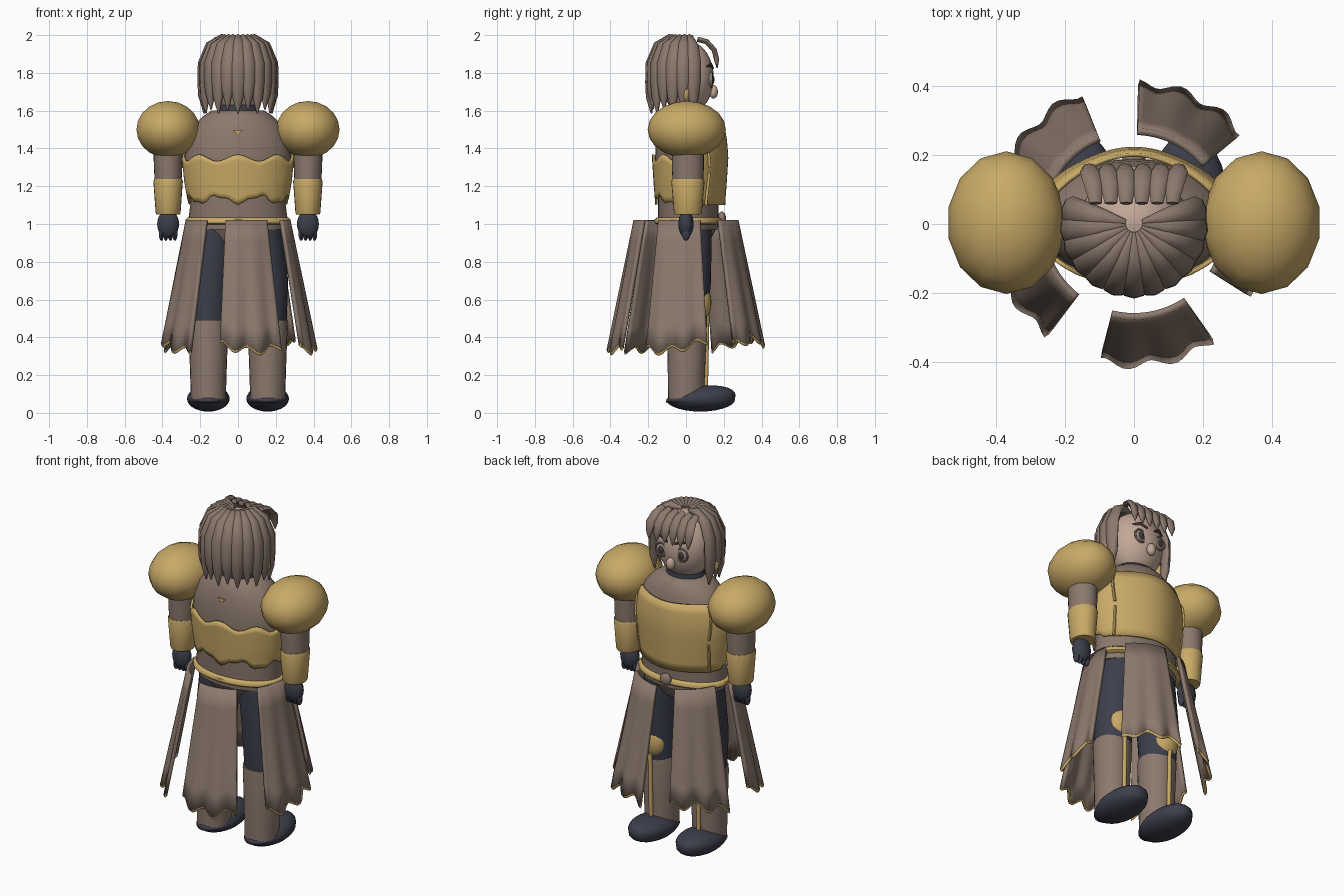
import bpy, bmesh, math
from mathutils import Vector

if "Cube" in bpy.data.objects:
    bpy.data.objects.remove(bpy.data.objects["Cube"])

def mat(name, c):
    m = bpy.data.materials.new(name)
    m.diffuse_color = (*c, 1)
    m.use_nodes = True
    m.node_tree.nodes["Principled BSDF"].inputs["Base Color"].default_value = m.diffuse_color
    return m

BROWN = mat("taupe cloth", (0.26, 0.19, 0.152))
GOLD = mat("dull gold", (0.58, 0.40, 0.135))
NAVY = mat("dark navy", (0.045, 0.048, 0.070))
SKIN = mat("skin", (0.54, 0.39, 0.315))
EYE = mat("eye grey", (0.30, 0.26, 0.24))
DARK = mat("dark brown", (0.06, 0.042, 0.035))

def finish(bm, name, m, angle=40):
    bmesh.ops.recalc_face_normals(bm, faces=bm.faces[:])
    me = bpy.data.meshes.new(name)
    bm.to_mesh(me)
    bm.free()
    me.materials.append(m)
    ob = bpy.data.objects.new(name, me)
    bpy.context.collection.objects.link(ob)
    bpy.ops.object.select_all(action='DESELECT')
    ob.select_set(True)
    bpy.context.view_layer.objects.active = ob
    bpy.ops.object.shade_smooth_by_angle(angle=math.radians(angle))
    return ob

def ellipsoid(name, c, r, m, seg=20, rings=12):
    bm = bmesh.new()
    bmesh.ops.create_uvsphere(bm, u_segments=seg, v_segments=rings, radius=1)
    for v in bm.verts:
        v.co = Vector(c) + Vector(v.co[i] * r[i] for i in range(3))
    return finish(bm, name, m)

def skin_rings(bm, rings, closed=True, caps=True):
    vs = [[bm.verts.new(p) for p in ring] for ring in rings]
    n = len(vs[0])
    for a, b in zip(vs, vs[1:]):
        for i in range(n if closed else n - 1):
            j = (i + 1) % n
            bm.faces.new((a[i], a[j], b[j], b[i]))
    if caps:
        bm.faces.new(vs[0])
        bm.faces.new(vs[-1])
    return vs

# upright loft: list of (z, cx, cy, rx, ry)
def loft(name, prof, m, n=24):
    bm = bmesh.new()
    skin_rings(bm, [[(cx + rx * math.cos(t * math.tau / n), cy + ry * math.sin(t * math.tau / n), z)
                     for t in range(n)] for z, cx, cy, rx, ry in prof])
    return finish(bm, name, m, 50)

# flattened tube along a path; widths lie along the fixed side direction
def sweep(name, path, widths, thick, side, m, n=8):
    bm = bmesh.new()
    P = [Vector(p) for p in path]
    side = Vector(side).normalized()
    rings = []
    for i, p in enumerate(P):
        tan = P[min(i + 1, len(P) - 1)] - P[max(i - 1, 0)]
        nor = side.cross(tan).normalized()
        t = min(thick, widths[i])
        rings.append([p + side * widths[i] * math.cos(k * math.tau / n)
                      + nor * t * math.sin(k * math.tau / n) for k in range(n)])
    skin_rings(bm, rings)
    return finish(bm, name, m, 60)

# torso
TORSO = [(0.97, .25, .155), (1.03, .262, .16), (1.12, .25, .16), (1.22, .268, .168), (1.35, .282, .176),
         (1.44, .272, .17), (1.52, .235, .155), (1.57, .185, .135), (1.6, .14, .11)]
CY = 0.012
loft("torso", [(z, 0, CY, rx, ry) for z, rx, ry in TORSO], BROWN, 32)
loft("pelvis", [(.89, 0, CY, .15, .10), (.94, 0, CY, .19, .13), (.98, 0, CY, .24, .15)], BROWN)
loft("collar", [(1.56, 0, 0, .12, .10), (1.63, 0, 0, .105, .095)], NAVY)

def surf(a, z, off):
    for (z0, x0, y0), (z1, x1, y1) in zip(TORSO, TORSO[1:]):
        if z <= z1:
            f = (z - z0) / (z1 - z0)
            break
    ridge = 0.02 * max(0, math.sin(a)) ** 6
    return Vector(((x0 + (x1 - x0) * f + off) * math.cos(a),
                   CY + (y0 + (y1 - y0) * f + off + ridge) * math.sin(a), z))

# breastplate wrapping into a wavy back band
bm = bmesh.new()
cols = []
for i in range(64):
    a = i * math.tau / 64
    f = min(1, max(0, (math.sin(a) - 0.1) / 0.4))
    f = f * f * (3 - 2 * f)
    lo = 1.10 * f + (1.13 + .02 * math.cos(7 * a + 1.5) + .008 * math.sin(17 * a)) * (1 - f)
    hi = 1.50 * f + (1.35 + .018 * math.cos(8 * a)) * (1 - f)
    cols.append([surf(a, lo + (hi - lo) * k / 8, 0.010) for k in range(9)])
skin_rings(bm, [[c[k] for c in cols] for k in range(9)], caps=False)
plate = finish(bm, "breastplate", GOLD, 50)
sol = plate.modifiers.new("thickness", 'SOLIDIFY')
sol.thickness = 0.012
sol.offset = 0

for s in (1, -1):
    a = math.pi / 2 - s * 0.98
    for k, (da, z0, z1) in enumerate(((0.04, 1.46, 1.30), (-0.04, 1.27, 1.10))):
        p = [surf(a + s * da * (2 * t / 4 - 1), z0 + (z1 - z0) * t / 4, .018) for t in range(5)]
        sweep("plate_seam", p, [.008] * 5, .008, (1, 0, 0), GOLD, 6)

# small back emblem plate
bm = bmesh.new()
skin_rings(bm, [[(-.026, y, 1.497), (.026, y, 1.497), (0, y, 1.472)] for y in (-.158, -.150)])
finish(bm, "back_triangle", GOLD)

# belt and buckle
loft("belt", [(.998, 0, CY, .268, .168), (1.006, 0, CY, .278, .178),
              (1.024, 0, CY, .278, .178), (1.034, 0, CY, .266, .166)], GOLD, 32)
ellipsoid("buckle", (0, .19, 1.03), (.034, .022, .036), BROWN)

# five flared skirt panels with wavy gold hems
for k in range(5):
    mid = math.radians(64 + 72 * k)
    bm = bmesh.new()
    rows = []
    for j in range(7):
        f = j / 6
        row = []
        for i in range(21):
            u = i / 20
            a = mid + math.radians(48) * (u - 0.5)
            wave = math.cos(u * math.tau * 2.5 + 2.6)
            r = .268 + .132 * f + .012 * wave * f
            z = 1.02 - f * (.655 + .02 * wave - .03 * math.sin(u * 3 + k))
            row.append(Vector((r * math.cos(a), r * math.sin(a), z)))
        rows.append(row)
    skin_rings(bm, rows, closed=False, caps=False)
    panel = finish(bm, "skirt_panel", BROWN, 60)
    sol = panel.modifiers.new("thickness", 'SOLIDIFY')
    sol.thickness = 0.02
    sol.offset = 0
    sweep("panel_hem", rows[-1], [.012] * 21, .008, (0, 0, 1), GOLD, 6)

# limbs, both sides
for s in (1, -1):
    lx, ax = s * .157, s * .37
    foot = ellipsoid("shoe", (lx, .077, .075), (.113, .185, .068), NAVY, 24, 14)
    for v in foot.data.vertices:  # lower toward the heel
        if v.co.z > .075:
            v.co.z += .02 * (v.co.y - .077) / .185
    loft("lower_leg", [(.06, lx, 0, .092, .095), (.25, lx, .003, .098, .10), (.47, lx, .005, .106, .107),
                       (.492, lx, .005, .104, .105)], BROWN)
    loft("thigh", [(.47, lx, .01, .10, .10), (.7, lx * .98, .015, .112, .118), (.98, lx * .8, .015, .11, .12)], NAVY)
    ellipsoid("knee_guard", (lx, .075, .585), (.078, .06, .10), GOLD)
    loft("shin_strip", [(.10, lx, .104, .012, .012), (.52, lx, .112, .012, .012)], GOLD, 8)

    ellipsoid("shoulder_guard", (ax, .004, 1.5), (.172, .207, .151), GOLD, 14, 10)
    loft("upper_arm", [(1.2, ax, .01, .07, .08), (1.3, ax, .01, .075, .085), (1.45, ax, .01, .08, .085)], BROWN)
    loft("bracer", [(1.05, ax, .01, .062, .07), (1.06, ax, .01, .066, .074), (1.225, ax, .01, .078, .088),
                    (1.237, ax, .01, .074, .084)], GOLD)
    ellipsoid("hand", (ax, 0, 1.0), (.058, .04, .075), NAVY)
    for i in range(4):
        ellipsoid("finger", (ax + (i - 1.5) * .024, 0, .948), (.014, .022, .037), NAVY, 10, 8)

    # facial features
    ellipsoid("ear", (s * .178, .0, 1.69), (.035, .022, .045), GOLD)
    ex = s * .066
    ellipsoid("eye", (ex, .131, 1.765), (.036, .014, .036), EYE)
    ellipsoid("iris", (ex, .141, 1.765), (.018, .010, .022), DARK)
    ring = [(ex + .038 * math.cos(t * math.tau / 16), .134, 1.765 + .038 * math.sin(t * math.tau / 16))
            for t in range(17)]
    sweep("eyelid_ring", ring, [.005] * 17, .005, (0, 1, 0), BROWN, 6)
    sweep("eyebrow", [(s * .025, .142, 1.825), (s * .065, .134, 1.843), (s * .105, .112, 1.835)],
          [.006, .010, .004], .006, (0, 0, 1), DARK)

# head
ellipsoid("head", (0, .005, 1.775), (.16, .142, .195), SKIN, 28, 18)
ellipsoid("nose", (0, .145, 1.70), (.026, .024, .036), SKIN)

# hair strands fanned around the crown
HAIR = [(.025, 1.972, .008), (.085, 1.982, .024), (.15, 1.945, .037), (.19, 1.85, .042),
        (.192, 1.75, .039), (.188, 1.67, .03), (.183, 1.585, .004)]
for i in range(13):
    a = math.radians(168 + 204 * i / 12)
    c, sn = math.cos(a), math.sin(a)
    drop = .02 * (i % 2)
    sweep("hair_strand", [(r * c, r * sn, z + (drop if z < 1.7 else 0)) for r, z, w in HAIR],
          [w for r, z, w in HAIR], .024, (-sn, c, 0), BROWN)

# fringe
for i in range(6):
    x = (i - 2.5) * .047
    sweep("fringe_strand", [(x * .95, .06, 1.978), (x, .11, 1.965), (x * 1.08, .15, 1.92),
                            (x * 1.1, .162, 1.87), (x * 1.1, .165, 1.825)],
          [.018, .027, .03, .022, .003], .014, (1, 0, 0), BROWN)
